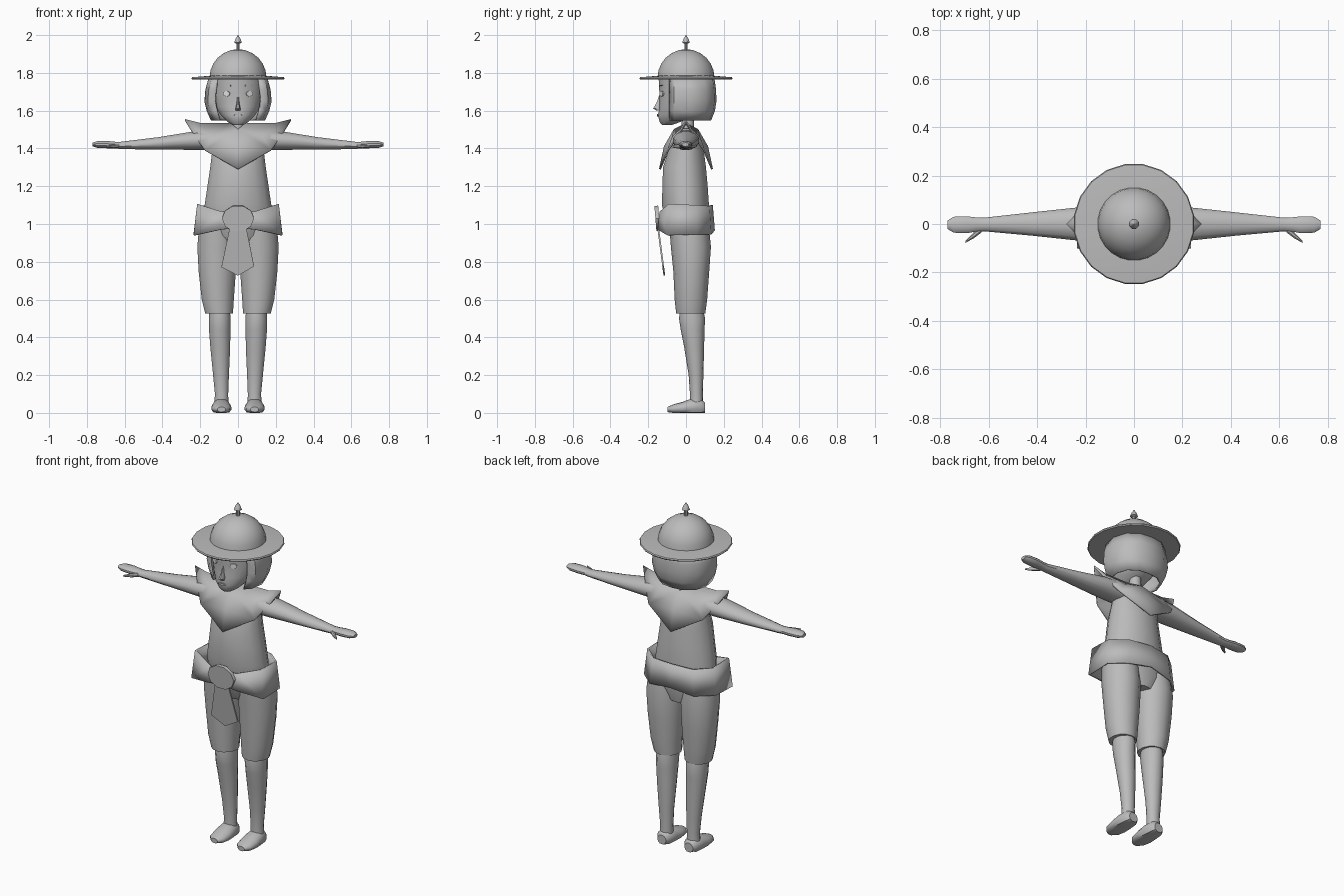
import bpy, bmesh, math
from mathutils import Matrix, Vector

if "Cube" in bpy.data.objects:
    bpy.data.objects.remove(bpy.data.objects["Cube"])


def material(name, value):
    mat = bpy.data.materials.new(name)
    mat.use_nodes = True
    colour = (value, value, value, 1)
    mat.diffuse_color = colour
    mat.node_tree.nodes["Principled BSDF"].inputs["Base Color"].default_value = colour
    return mat


GREY = material("plain grey", 0.5)
PALE = material("pale grey", 0.75)


def finish(name, bm, mat=GREY, mirror="", solid=0, angle=40):
    """Turn a bmesh into a shaded object with optional mirror and thickness."""
    bmesh.ops.recalc_face_normals(bm, faces=bm.faces)
    mesh = bpy.data.meshes.new(name)
    bm.to_mesh(mesh)
    bm.free()
    mesh.materials.append(mat)
    obj = bpy.data.objects.new(name, mesh)
    bpy.context.collection.objects.link(obj)
    bpy.ops.object.select_all(action="DESELECT")
    obj.select_set(True)
    bpy.context.view_layer.objects.active = obj
    bpy.ops.object.shade_smooth_by_angle(angle=math.radians(angle))
    if mirror:
        mod = obj.modifiers.new("Mirror", "MIRROR")
        mod.use_axis = ("x" in mirror, "y" in mirror, False)
    if solid:
        mod = obj.modifiers.new("Solidify", "SOLIDIFY")
        mod.thickness = solid
        mod.offset = 0
    return obj


def loft(name, rings, axis="z", sides=14, mirror="", floor=-1, angle=40):
    """Skin ellipses given as (position, centre a, centre b, radius a, radius b)."""
    bm = bmesh.new()
    loops = []
    for t, a, b, ra, rb in rings:
        loop = []
        for i in range(sides):
            ang = math.tau * (i + 0.5) / sides
            u, v = a + ra * math.cos(ang), b + rb * math.sin(ang)
            co = {"x": (t, u, v), "y": (u, t, v), "z": (u, v, t)}[axis]
            loop.append(bm.verts.new((co[0], co[1], max(co[2], floor))))
        loops.append(loop)
    for low, high in zip(loops, loops[1:]):
        for i in range(sides):
            j = (i + 1) % sides
            bm.faces.new((low[i], low[j], high[j], high[i]))
    bm.faces.new(loops[0])
    bm.faces.new(loops[-1])
    return finish(name, bm, mirror=mirror, angle=angle)


def lathe(name, profile, sides):
    return loft(name, [(z, 0, 0, r, r) for r, z in profile], sides=sides)


def plate(name, outline, place, depth, yaw=0, pitch=0, mat=GREY, mirror=""):
    """Extrude an (x, z) outline along y, then turn and place it."""
    bm = bmesh.new()
    face = bm.faces.new([bm.verts.new((x, -depth / 2, z)) for x, z in outline])
    new = bmesh.ops.extrude_face_region(bm, geom=[face])["geom"]
    verts = [v for v in new if isinstance(v, bmesh.types.BMVert)]
    bmesh.ops.translate(bm, verts=verts, vec=(0, depth, 0))
    turn = Matrix.Rotation(yaw, 4, "Z") @ Matrix.Rotation(pitch, 4, "X")
    bm.transform(Matrix.Translation(Vector(place)) @ turn)
    return finish(name, bm, mat, mirror)


def oval(rx, rz, sides):
    return [(rx * math.cos(math.tau * i / sides), rz * math.sin(math.tau * i / sides))
            for i in range(sides)]


def strip(name, rows, mirror, solid):
    """Sheet through rows of points."""
    bm = bmesh.new()
    grid = [[bm.verts.new(p) for p in row] for row in rows]
    for r, s in zip(grid, grid[1:]):
        for i in range(len(r) - 1):
            bm.faces.new((r[i], r[i + 1], s[i + 1], s[i]))
    return finish(name, bm, mirror=mirror, solid=solid)


# Hat: brim, dome and spike
lathe("hat_brim", [(0.246, 1.765), (0.25, 1.771), (0.246, 1.777), (0.15, 1.785)], 20)
dome = [(0.152 * math.cos(a), 1.775 + 0.15 * math.sin(a))
        for a in [math.radians(d) for d in (0, 15, 30, 45, 60, 75, 86)]]
lathe("hat_dome", dome, 24)
lathe("hat_spike", [(0.01, 1.91), (0.01, 1.955), (0.022, 1.96), (0.014, 1.98), (0.001, 2)], 8)

# Head, nose and neck
loft("head", [(1.525, 0, -0.1, 0.03, 0.028), (1.54, 0, -0.085, 0.055, 0.055),
              (1.575, 0, -0.05, 0.09, 0.1), (1.62, 0, -0.02, 0.12, 0.12),
              (1.69, 0, -0.005, 0.133, 0.137), (1.77, 0, 0, 0.133, 0.146)], sides=24)
loft("nose", [(1.6, 0, -0.145, 0.014, 0.012), (1.612, 0, -0.15, 0.014, 0.026),
              (1.64, 0, -0.14, 0.008, 0.018), (1.68, 0, -0.135, 0.004, 0.008)], sides=8)
loft("neck", [(1.48, 0, 0.01, 0.035, 0.035), (1.6, 0, 0.01, 0.03, 0.03)])

# Eyes, brows and mouth
yaw = math.radians(26)
plate("eyes", oval(0.02, 0.015, 8), (0.06, -0.128, 1.69), 0.009, yaw, mat=PALE, mirror="x")
plate("brows", [(-0.018, -0.004), (0.016, 0), (0.018, 0.004), (-0.016, 0.003)],
      (0.054, -0.132, 1.733), 0.009, yaw, mirror="x")
plate("mouth", oval(0.025, 0.007, 6), (0, -0.15, 1.576), 0.009)

# Bobbed hair, open at the face
path = [(0.12, -0.085), (0.155, -0.06), (0.172, 0.02), (0.145, 0.1), (0.08, 0.145), (0, 0.155)]
strip("hair", [[(x * sx, y * sy if y > 0 else y, z) for x, y in path]
               for z, sx, sy in ((1.772, 0.87, 0.93), (1.71, 0.97, 0.99), (1.65, 1, 1),
                                 (1.6, 0.93, 0.95), (1.55, 0.8, 0.82))], "x", 0.012)

# Torso running down into the hips
loft("torso", [(0.865, 0, 0.025, 0.08, 0.08), (0.94, 0, 0.015, 0.19, 0.105),
               (1.1, 0, -0.003, 0.18, 0.127), (1.2, 0, -0.005, 0.165, 0.122),
               (1.3, 0, -0.008, 0.15, 0.116), (1.38, 0, 0, 0.14, 0.097),
               (1.46, 0, 0, 0.135, 0.065), (1.505, 0, 0, 0.06, 0.035)], sides=16)

# Pointed collar, one quarter mirrored both ways
bm = bmesh.new()
neck_side, ridge, tip, neck_mid, slope, edge, corner, chest, point = [bm.verts.new(p) for p in (
    (0.04, 0, 1.53), (0.2, 0, 1.53), (0.28, 0, 1.55), (0, -0.06, 1.5), (0.13, -0.07, 1.46),
    (0.225, -0.05, 1.46), (0.175, -0.095, 1.39), (0, -0.112, 1.41), (0, -0.138, 1.29))]
for face in ((neck_side, ridge, slope, neck_mid), (ridge, tip, edge, slope),
             (neck_mid, slope, corner, chest), (slope, edge, corner), (chest, corner, point)):
    bm.faces.new(face)
finish("collar", bm, mirror="xy", solid=0.01)

# Arms with hands, and thumbs
loft("arms", [(0.1, 0, 1.445, 0.075, 0.055), (0.24, 0, 1.441, 0.07, 0.05),
              (0.42, 0, 1.427, 0.05, 0.034), (0.62, -0.002, 1.416, 0.029, 0.02),
              (0.65, -0.002, 1.418, 0.03, 0.018), (0.69, -0.003, 1.42, 0.036, 0.02),
              (0.745, -0.003, 1.421, 0.034, 0.018), (0.77, -0.003, 1.421, 0.018, 0.01)],
     "x", 12, "x")
loft("thumbs", [(0.63, -0.022, 1.414, 0.014, 0.012), (0.66, -0.045, 1.411, 0.014, 0.011),
                (0.695, -0.073, 1.41, 0.005, 0.005)], "x", 8, "x")

# Belt: flared band, narrow at the front knot
stations = [(0, -0.135, 0.98, 1.06), (0.085, -0.135, 0.97, 1.065), (0.212, -0.09, 0.94, 1.105),
            (0.212, 0.05, 0.945, 1.1), (0.13, 0.12, 0.945, 1.095), (0, 0.137, 0.965, 1.1)]
strip("belt", [[(x, y, high) for x, y, low, high in stations],
               [(x * 1.09, y * 1.08, low) for x, y, low, high in stations]], "x", 0.01)
plate("belt_knot", oval(0.085, 0.07, 10), (0, -0.152, 1.03), 0.02, pitch=0.08)
plate("belt_sash", [(-0.045, 0), (0.045, 0), (0.085, -0.2), (0, -0.25), (-0.088, -0.205)],
      (0, -0.147, 0.975), 0.009, pitch=0.13)

# Baggy trouser legs, lower legs and shoes
loft("trouser_legs", [(0.525, 0.1, 0.025, 0.075, 0.077), (0.6, 0.107, 0.026, 0.087, 0.086),
                      (0.75, 0.11, 0.028, 0.101, 0.095), (0.88, 0.112, 0.026, 0.106, 0.106),
                      (0.97, 0.11, 0.018, 0.1, 0.105)], mirror="x")
loft("lower_legs", [(0.05, 0.088, 0.055, 0.038, 0.035), (0.1, 0.087, 0.055, 0.036, 0.034),
                    (0.2, 0.09, 0.053, 0.043, 0.039), (0.35, 0.094, 0.043, 0.054, 0.053),
                    (0.44, 0.097, 0.035, 0.058, 0.063), (0.5, 0.097, 0.032, 0.059, 0.069),
                    (0.55, 0.097, 0.03, 0.055, 0.06)], mirror="x")
loft("shoes", [(-0.097, 0.088, 0.018, 0.022, 0.014), (-0.07, 0.088, 0.02, 0.046, 0.024),
               (-0.02, 0.088, 0.024, 0.054, 0.034), (0.03, 0.088, 0.03, 0.05, 0.045),
               (0.08, 0.088, 0.03, 0.044, 0.045), (0.101, 0.088, 0.026, 0.028, 0.028)],
     "y", 14, "x", floor=0)
